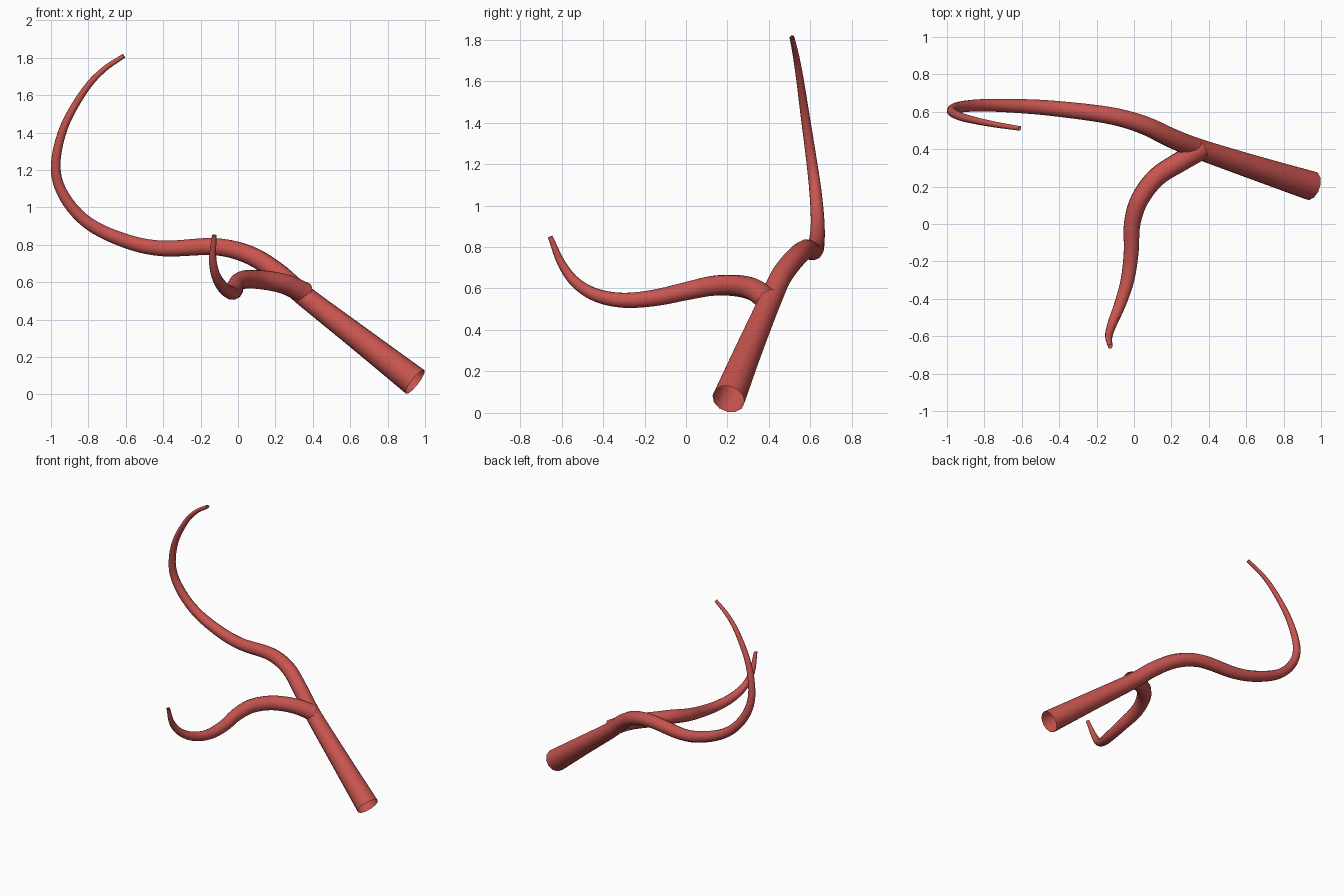
import bpy, bmesh, math
from mathutils import Vector

if "Cube" in bpy.data.objects:
    bpy.data.objects.remove(bpy.data.objects["Cube"])

SIDES = 12   # sides of every tube
STEPS = 5    # rings per path segment

red = bpy.data.materials.new("vessel red")
red.diffuse_color = (0.58, 0.09, 0.08, 1)
red.use_nodes = True
red.node_tree.nodes["Principled BSDF"].inputs["Base Color"].default_value = red.diffuse_color


def smooth_path(pts):
    """Catmull-Rom spline through (x, y, z, radius) points."""
    p = [Vector(q) for q in pts]
    p = [2 * p[0] - p[1]] + p + [2 * p[-1] - p[-2]]
    out = []
    for a, b, c, d in zip(p, p[1:], p[2:], p[3:]):
        for i in range(STEPS):
            t = i / STEPS
            out.append(0.5 * (2 * b + (c - a) * t + (2 * a - 5 * b + 4 * c - d) * t * t
                              + (3 * b - a - 3 * c + d) * t ** 3))
    return out + [p[-2]]


def tube(name, pts):
    """Open tapered tube swept along a smooth path."""
    path = smooth_path(pts)
    centres = [q.to_3d() for q in path]
    bm = bmesh.new()
    rings, side, old = [], None, None
    for i, c in enumerate(centres):
        tan = (centres[min(i + 1, len(centres) - 1)] - centres[max(i - 1, 0)]).normalized()
        if side is None:
            side = tan.orthogonal().normalized()
        else:
            side = old.rotation_difference(tan) @ side
        old = tan
        up = tan.cross(side)
        rings.append([bm.verts.new(c + path[i][3] * (
            math.cos(k * math.tau / SIDES) * side + math.sin(k * math.tau / SIDES) * up))
            for k in range(SIDES)])
    for r, s in zip(rings, rings[1:]):
        for k in range(SIDES):
            n = (k + 1) % SIDES
            f = bm.faces.new((r[k], r[n], s[n], s[k]))
            f.smooth = True
    me = bpy.data.meshes.new(name)
    bm.to_mesh(me)
    bm.free()
    me.materials.append(red)
    ob = bpy.data.objects.new(name, me)
    bpy.context.collection.objects.link(ob)


# main vessel, from the wide open root to the curled tip
tube("main_vessel", [
    (0.947, 0.205, 0.067, 0.08), (0.65, 0.30, 0.298, 0.067), (0.35, 0.40, 0.53, 0.056),
    (0.20, 0.46, 0.66, 0.053), (0.05, 0.53, 0.75, 0.050), (-0.13, 0.58, 0.79, 0.047),
    (-0.40, 0.615, 0.78, 0.043), (-0.60, 0.63, 0.82, 0.039), (-0.80, 0.635, 0.915, 0.034),
    (-0.93, 0.625, 1.06, 0.030), (-0.975, 0.605, 1.22, 0.026), (-0.93, 0.575, 1.43, 0.022),
    (-0.82, 0.547, 1.625, 0.018), (-0.72, 0.528, 1.735, 0.015), (-0.61, 0.511, 1.81, 0.012)])

# side branch
tube("side_branch", [
    (0.36, 0.40, 0.54, 0.058), (0.25, 0.335, 0.59, 0.055), (0.12, 0.25, 0.613, 0.052),
    (0.03, 0.13, 0.613, 0.049), (-0.01, 0.0, 0.587, 0.045), (-0.015, -0.15, 0.555, 0.041),
    (-0.035, -0.30, 0.543, 0.037), (-0.075, -0.43, 0.567, 0.032), (-0.115, -0.53, 0.627, 0.026),
    (-0.135, -0.60, 0.72, 0.020), (-0.127, -0.655, 0.85, 0.012)])
